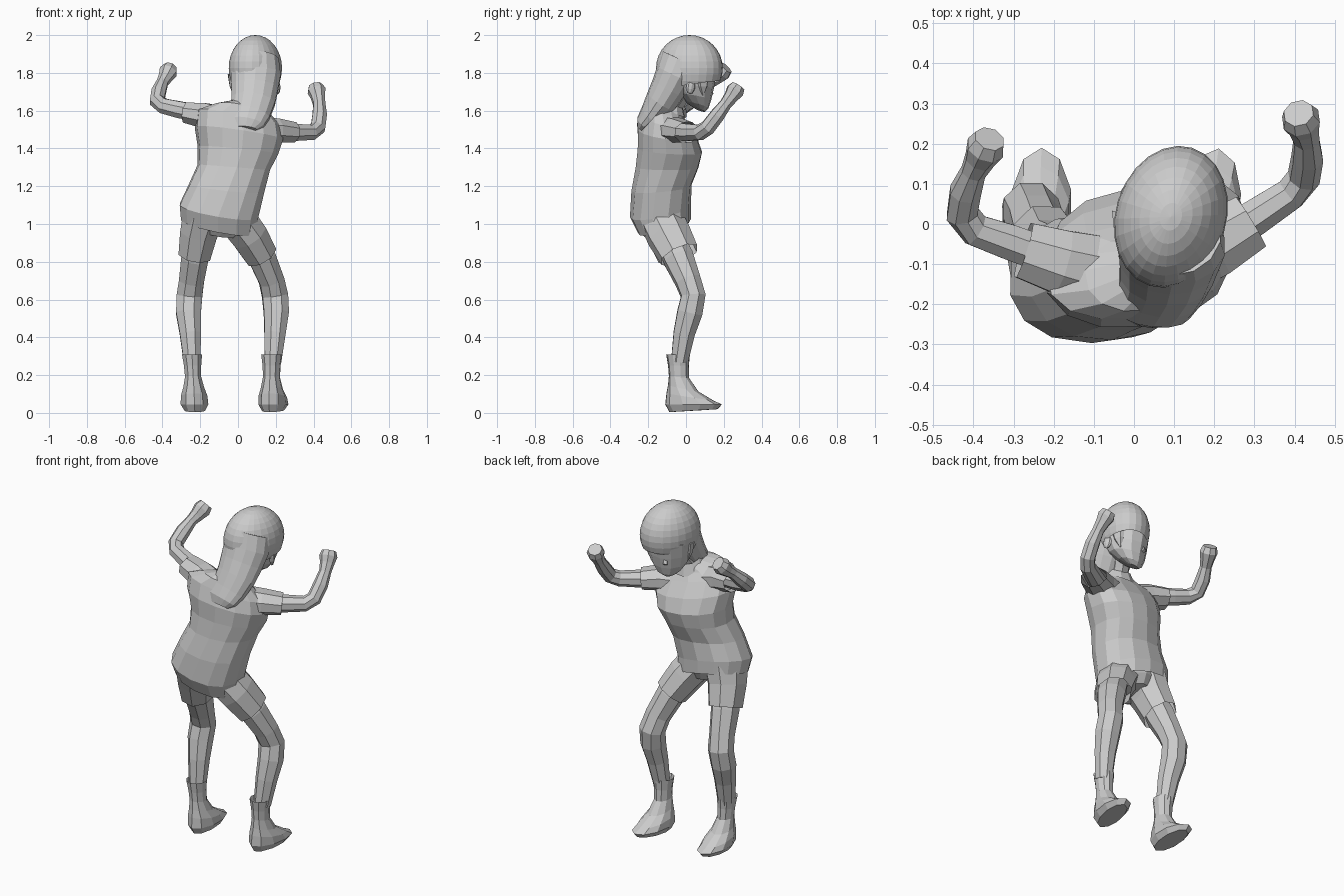
import bpy, bmesh, math
from mathutils import Vector, Matrix, Euler


def skin(name, rings, caps=(True, True)):
    """Join equal-sized point rings into one flat-shaded mesh."""
    bm = bmesh.new()
    vs = [[bm.verts.new(p) for p in r] for r in rings]
    n = len(vs[0])
    for a, b in zip(vs, vs[1:]):
        for i in range(n):
            bm.faces.new((a[i], a[(i + 1) % n], b[(i + 1) % n], b[i]))
    if caps[0]:
        bm.faces.new(vs[0][::-1])
    if caps[1]:
        bm.faces.new(vs[-1])
    bmesh.ops.recalc_face_normals(bm, faces=bm.faces)
    return finish(name, bm)


def finish(name, bm):
    me = bpy.data.meshes.new(name)
    bm.to_mesh(me)
    bm.free()
    ob = bpy.data.objects.new(name, me)
    bpy.context.collection.objects.link(ob)
    return ob


def limb(name, pts, ref=(0, 0, 1), n=8, caps=(True, True)):
    """Tube along points (x, y, z, half width, half depth)."""
    c = [Vector(p[:3]) for p in pts]
    u, rings = None, []
    grow = 1 / math.cos(math.pi / n)
    for i, p in enumerate(pts):
        t = (c[min(i + 1, len(c) - 1)] - c[max(i - 1, 0)]).normalized()
        u = t.cross(Vector(ref)) if u is None else u - t * u.dot(t)
        u.normalize()
        v = u.cross(t)
        a, b = p[3] * grow, p[-1] * grow
        rings.append([c[i] + u * a * math.cos(k) + v * b * math.sin(k)
                      for k in [(j + .5) * math.tau / n for j in range(n)]])
    return skin(name, rings, caps)


def stack(name, rows, n=12, caps=(True, True), power=1.0):
    """Rings (x, y, z, a, b, tilt x, tilt y, turn z)."""
    rings = []
    for x, y, z, a, b, tx, ty, tz in rows:
        m = Matrix.Translation((x, y, z)) @ Euler((tx, ty, tz)).to_matrix().to_4x4()
        ring = []
        for j in range(n):
            k = (j + .5) * math.tau / n
            co, si = math.cos(k), math.sin(k)
            ring.append(m @ Vector((a * math.copysign(abs(co) ** power, co),
                                    b * math.copysign(abs(si) ** power, si), 0)))
        rings.append(ring)
    return skin(name, rings, caps)


def ball(name, loc, rad, seg=10, rings=6, rot=(0, 0, 0), cut=None):
    bm = bmesh.new()
    bmesh.ops.create_uvsphere(bm, u_segments=seg, v_segments=rings, radius=1)
    m = Matrix.Translation(loc) @ Euler(rot).to_matrix().to_4x4() @ Matrix.Diagonal((*rad, 1))
    bmesh.ops.transform(bm, matrix=m, verts=bm.verts)
    if cut:
        bmesh.ops.bisect_plane(bm, geom=bm.verts[:] + bm.edges[:] + bm.faces[:],
                               plane_co=cut[0], plane_no=cut[1], clear_inner=True)
    return finish(name, bm)


# Shirt body, leaning and twisted
stack("shirt", [
    (-.10, -.115, .99, .208, .145, .25, .19, 0),
    (-.10, -.135, 1.07, .215, .165, .2, .17, 0),
    (-.06, -.13, 1.19, .203, .16, .1, .1, .05),
    (-.022, -.10, 1.30, .193, .167, 0, .08, .1),
    (0, -.085, 1.39, .215, .172, -.05, .1, .12),
    (.005, -.10, 1.48, .238, .158, -.1, .15, .14),
    (.005, -.115, 1.56, .228, .12, -.15, .2, .14),
    (.025, -.12, 1.605, .15, .10, -.25, .2, .14),
    (.04, -.105, 1.635, .078, .075, -.3, .15, .14)], 14, (False, True), .9)

# Collar
stack("collar", [
    (.04, -.09, 1.60, .10, .095, -.4, .1, .2),
    (.045, -.085, 1.655, .072, .072, -.4, .1, .2)], 10, (False, False))

# Sleeves
limb("left_sleeve", [(-.08, -.12, 1.54, .09, .075), (-.18, -.095, 1.575, .08, .066),
                     (-.275, -.065, 1.59, .07, .054)], caps=(True, False))
limb("right_sleeve", [(.11, -.09, 1.49, .09, .078), (.2, -.05, 1.495, .082, .064),
                      (.29, .005, 1.485, .072, .054)], caps=(True, False))

# Bare arms ending in fists
limb("left_arm", [(-.2, -.085, 1.585, .045), (-.31, -.045, 1.605, .044), (-.395, -.015, 1.625, .04),
                  (-.428, .025, 1.65, .039), (-.42, .08, 1.70, .038), (-.40, .13, 1.75, .03),
                  (-.385, .16, 1.775, .036), (-.37, .19, 1.805, .046), (-.36, .212, 1.828, .036)])
limb("right_arm", [(.2, -.05, 1.49, .048), (.30, .015, 1.485, .045), (.39, .075, 1.485, .04),
                   (.423, .115, 1.51, .039), (.432, .165, 1.575, .038), (.43, .21, 1.635, .031),
                   (.423, .24, 1.675, .037), (.416, .26, 1.705, .046), (.41, .276, 1.73, .036)])

# Pelvis and shorts
stack("shorts_hips", [(-.09, -.12, .95, .1, .10, .2, .15, 0),
                      (-.09, -.125, 1.0, .18, .13, .2, .15, 0),
                      (-.09, -.125, 1.08, .18, .13, .2, .15, 0)], 10)
limb("left_shorts_leg", [(-.18, -.125, 1.05, .11, .13), (-.207, -.095, .95, .098, .11),
                         (-.228, -.05, .835, .085, .1)], (0, 1, 0), caps=(True, False))
limb("right_shorts_leg", [(-.01, -.135, 1.03, .10, .11), (.058, -.09, .94, .096, .112),
                          (.12, -.035, .835, .085, .102)], (0, 1, 0), caps=(True, False))

# Bare legs
limb("left_leg", [(-.21, -.09, .93, .072), (-.228, -.045, .82, .072, .078), (-.246, .01, .70, .066),
                  (-.257, .038, .62, .068, .064), (-.262, .02, .53, .066), (-.252, -.01, .42, .056),
                  (-.243, -.035, .27, .044)], (0, 1, 0))
limb("right_leg", [(.07, -.085, .92, .072), (.128, -.04, .82, .072, .078), (.178, .01, .70, .066),
                   (.196, .038, .62, .068, .064), (.203, .02, .53, .066), (.196, -.01, .42, .056),
                   (.185, -.035, .27, .044)], (0, 1, 0))

# Boots
for name, x, lean, turn in (("left_boot", -.228, -.015, 0), ("right_boot", .18, .005, -.16)):
    s = math.sin(-turn)
    stack(name, [(x + s * yy + lean * z / .3, yy, z, a, b, t, 0, turn) for yy, z, a, b, t in (
        (.04, .012, .056, .128, .06), (.04, .045, .077, .15, .0), (.02, .085, .074, .125, -.15),
        (-.015, .13, .058, .082, -.2), (-.037, .19, .045, .054, -.1),
        (-.04, .25, .048, .055, 0), (-.042, .31, .056, .063, 0))], 10, (True, False))

# Neck
limb("neck", [(.04, -.11, 1.58, .055), (.06, -.05, 1.66, .052), (.085, 0, 1.74, .055)], (0, 1, 0))

# Face, ears and locks, built straight and then turned together
head = [
    stack("face", [(.09, .075, 1.605, .034, .03, -.4, 0, 0), (.09, .06, 1.63, .072, .064, -.3, 0, 0),
                   (.09, .04, 1.675, .105, .097, -.2, 0, 0), (.09, .03, 1.73, .12, .12, -.1, 0, 0),
                   (.09, .025, 1.80, .125, .14, 0, 0, 0)], 12),
    limb("nose", [(.09, .125, 1.735, .006), (.09, .14, 1.69, .012), (.09, .12, 1.675, .008)], (0, 1, 0), 4),
]
for side, s in (("left", -1), ("right", 1)):
    head.append(ball(side + "_ear", (.09 + s * .114, -.02, 1.725), (.014, .026, .038), 8, 5, (-.2, 0, 0)))
    head.append(limb(side + "_side_lock", [(.09 + s * .122, .045, 1.79, .014, .035),
                                           (.09 + s * .115, .05, 1.73, .012, .024),
                                           (.09 + s * .105, .055, 1.68, .003)], (0, 1, 0), 5))
pivot = Matrix.Translation((.09, .015, 0))
for ob in head:
    ob.data.transform(pivot @ Matrix.Rotation(.38, 4, 'Z') @ pivot.inverted())

# Rounded hair with a straight fringe edge
ball("hair_cap", (.092, .018, 1.825), (.138, .18, .175), 24, 16, (0, 0, -.3),
     cut=((.06, .19, 1.755), (-.05, -.14, 1)))

# Long hair lying down the back
limb("long_hair", [(.095, -.02, 1.87, .12, .115), (.094, -.055, 1.79, .132, .105),
                   (.088, -.09, 1.72, .124, .095), (.08, -.13, 1.65, .116, .085),
                   (.062, -.18, 1.58, .106, .065), (.047, -.22, 1.535, .092, .046),
                   (.043, -.24, 1.505, .055, .022)], (0, 1, 0), 14)
